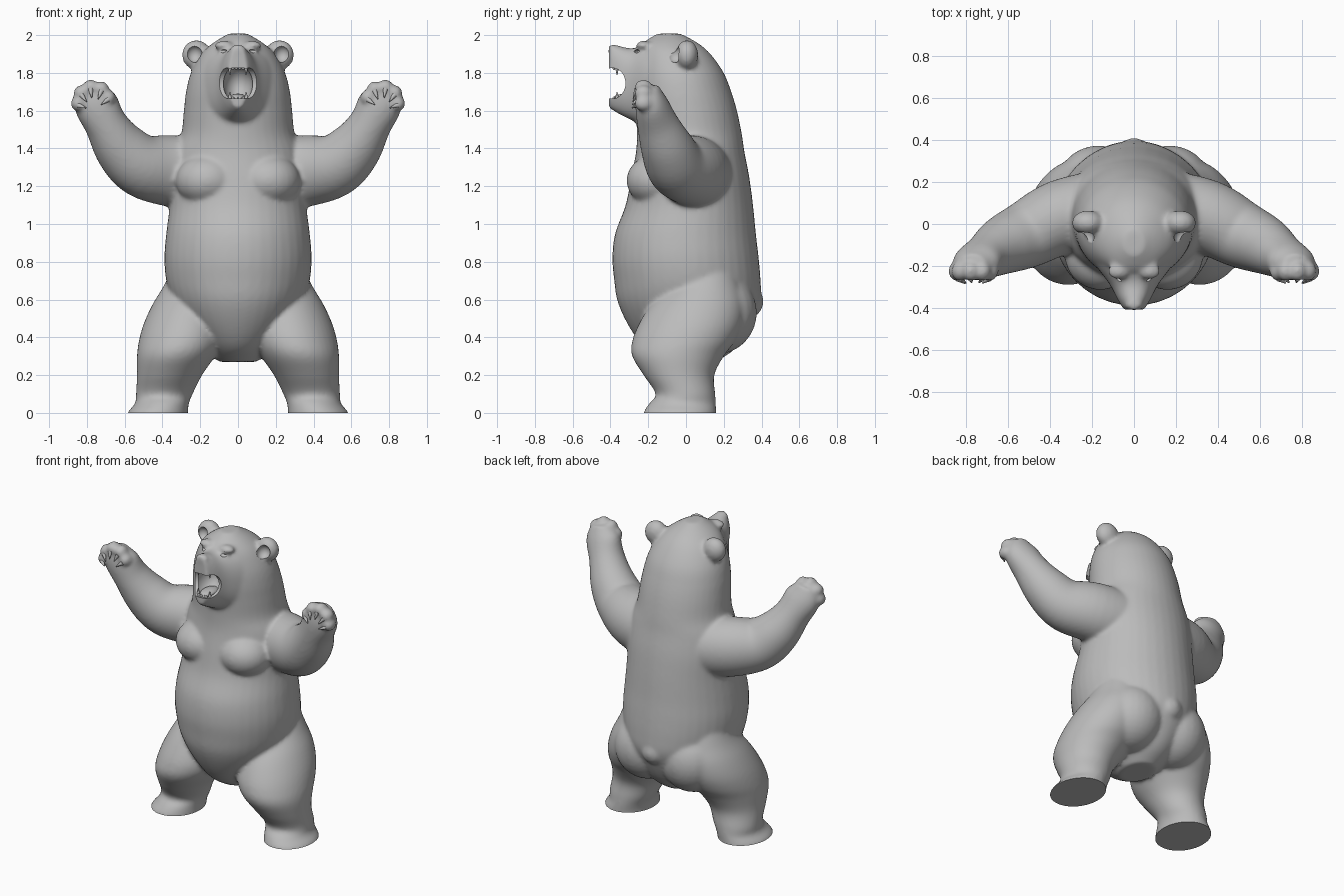
import bpy, bmesh, math
from mathutils import Vector, Matrix

cube = bpy.data.objects.get("Cube")
if cube:
    bpy.data.objects.remove(cube, do_unlink=True)

grey = bpy.data.materials.new("plain grey")
grey.use_nodes = True
grey.diffuse_color = (0.5, 0.5, 0.5, 1)
grey.node_tree.nodes["Principled BSDF"].inputs["Base Color"].default_value = (0.5, 0.5, 0.5, 1)
SIDES = (1, -1)


def finish(bm, name):
    mesh = bpy.data.meshes.new(name)
    bm.to_mesh(mesh)
    bm.free()
    obj = bpy.data.objects.new(name, mesh)
    bpy.context.collection.objects.link(obj)
    mesh.materials.append(grey)
    return obj


def activate(obj):
    bpy.ops.object.select_all(action='DESELECT')
    obj.select_set(True)
    bpy.context.view_layer.objects.active = obj


def smooth(obj, angle=50):
    activate(obj)
    bpy.ops.object.shade_smooth_by_angle(angle=math.radians(angle))


def resample(rows, n=5):
    """Catmull-Rom interpolation through rows of section values."""
    out = []
    for i in range(len(rows) - 1):
        quad = [rows[max(i - 1, 0)], rows[i], rows[i + 1], rows[min(i + 2, len(rows) - 1)]]
        for k in range(n):
            t = k / n
            out.append([b + t / 2 * (c - a + t * (2 * a - 5 * b + 4 * c - d + t * (3 * (b - c) + d - a)))
                        for a, b, c, d in zip(*quad)])
    return out + [list(rows[-1])]


def loft(bm, rings, power=1.0, n=40):
    """Closed skin over rings given as (centre, u axis, v axis)."""
    def bend(v):
        return math.copysign(abs(v) ** power, v)
    loops = []
    for c, u, v in rings:
        angles = [2 * math.pi * k / n for k in range(n)]
        loops.append([bm.verts.new(c + u * bend(math.cos(a)) + v * bend(math.sin(a))) for a in angles])
    faces = [bm.faces.new(loops[0]), bm.faces.new(loops[-1])]
    for lo, hi in zip(loops, loops[1:]):
        for k in range(n):
            j = (k + 1) % n
            faces.append(bm.faces.new((lo[k], lo[j], hi[j], hi[k])))
    bmesh.ops.recalc_face_normals(bm, faces=faces)


def upright(bm, rows, side=1):
    """Loft of level rings: z, x0, x1, y0, y1."""
    loft(bm, [(Vector((side * (a + b) / 2, (c + d) / 2, z)), Vector(((b - a) / 2, 0, 0)),
               Vector((0, (d - c) / 2, 0))) for z, a, b, c, d in resample(rows)])


def blob(bm, centre, radii):
    bmesh.ops.create_uvsphere(bm, u_segments=28, v_segments=18, radius=1,
                              matrix=Matrix.Translation(centre) @ Matrix.Diagonal((*radii, 1)))


def spike(bm, base, direction, radius, length):
    d = Vector(direction).normalized()
    m = Matrix.Translation(Vector(base) + d * length / 2) @ d.to_track_quat('Z', 'Y').to_matrix().to_4x4()
    bmesh.ops.create_cone(bm, cap_ends=True, segments=12, radius1=radius, radius2=radius * 0.15,
                          depth=length, matrix=m)


bm = bmesh.new()

# Torso, neck and skull: z, half width, front y, back y
trunk = [(.27, .10, -.10, .16), (.33, .16, -.20, .25), (.4, .22, -.265, .31), (.5, .295, -.325, .36),
         (.6, .35, -.365, .395), (.7, .38, -.38, .395), (.82, .39, -.39, .385), (.95, .38, -.375, .37),
         (1.1, .362, -.32, .355), (1.25, .36, -.29, .335), (1.38, .34, -.265, .31), (1.48, .30, -.26, .295),
         (1.6, .287, -.265, .27), (1.7, .275, -.27, .24), (1.8, .25, -.265, .2), (1.9, .195, -.25, .13),
         (1.96, .13, -.225, .06), (2.008, .05, -.15, -.03)]
upright(bm, [(z, -w, w, f, b) for z, w, f, b in trunk])

# Muzzle: y, half width, bottom z, top z
muzzle = [(-.1, .23, 1.5, 1.95), (-.2, .18, 1.51, 1.95), (-.29, .115, 1.55, 1.93),
          (-.36, .08, 1.585, 1.945), (-.408, .05, 1.615, 1.945)]
loft(bm, [(Vector((0, y, (a + b) / 2)), Vector((w, 0, 0)), Vector((0, 0, (b - a) / 2)))
          for y, w, a, b in resample(muzzle)], power=0.85)
blob(bm, (0, -.385, 1.918), (.045, .027, .034))
blob(bm, (0, .345, .59), (.08, .065, .08))

# Legs with flared feet, running below the floor before being trimmed
leg = [(-.06, .265, .59, -.225, .16), (0, .265, .585, -.225, .16), (.05, .26, .545, -.195, .158),
       (.1, .24, .54, -.16, .155), (.2, .19, .535, -.225, .15), (.3, .12, .535, -.285, .2),
       (.38, .07, .525, -.285, .26), (.47, .05, .5, -.25, .3), (.57, .05, .455, -.19, .31),
       (.67, .05, .395, -.1, .29), (.78, .1, .34, 0, .25)]
# Arms: x, y, z, radius across, radius in depth
arm = [(.15, .06, 1.26, .20, .2), (.35, .03, 1.28, .19, .18), (.51, -.05, 1.31, .168, .16),
       (.62, -.1, 1.405, .143, .14), (.70, -.15, 1.53, .113, .11), (.755, -.185, 1.645, .115, .085),
       (.775, -.2, 1.725, .065, .055)]
palm = Vector((.765, -.225, 1.645))
fingers = [palm + .08 * Vector((math.cos(a), 0, math.sin(a)))
           for a in (math.radians(-5 + 42 * k) for k in range(5))]

for s in SIDES:
    upright(bm, leg, s)
    pts = resample(arm)
    rings = []
    for i, (x, y, z, a, b) in enumerate(pts):
        t = Vector(pts[min(i + 1, len(pts) - 1)][:3]) - Vector(pts[max(i - 1, 0)][:3])
        t.normalize()
        v = Vector((0, 1, 0))
        v = (v - t * v.dot(t)).normalized()
        u = t.cross(v)
        rings.append([Vector((s * q.x, q.y, q.z)) for q in (Vector((x, y, z)), u * a, v * b)])
    loft(bm, rings)
    for f in fingers:
        blob(bm, (s * f.x, f.y, f.z), (.042, .048, .042))
    blob(bm, (s * .745, -.225, 1.595), (.055, .035, .05))
    # Chest, buttocks, ears and brows
    blob(bm, (s * .16, -.15, 1.23), (.17, .165, .14))
    blob(bm, (s * .17, .16, .53), (.21, .215, .22))
    blob(bm, (s * .22, .005, 1.895), (.077, .06, .079))
    blob(bm, (s * .075, -.225, 1.945), (.05, .04, .025))

body = finish(bm, "body")
activate(body)
mod = body.modifiers.new("blend", 'REMESH')
mod.mode = 'VOXEL'
mod.voxel_size = 0.012
bpy.ops.object.modifier_apply(modifier=mod.name)
mod = body.modifiers.new("soften", 'SMOOTH')
mod.factor = 0.5
mod.iterations = 8
bpy.ops.object.modifier_apply(modifier=mod.name)

# Flat soles on the floor
bm = bmesh.new()
bm.from_mesh(body.data)
cut = bmesh.ops.bisect_plane(bm, geom=bm.verts[:] + bm.edges[:] + bm.faces[:], plane_co=(0, 0, 0),
                             plane_no=(0, 0, 1), clear_inner=True)
bmesh.ops.holes_fill(bm, edges=[e for e in bm.edges if e.is_boundary], sides=0)
bm.to_mesh(body.data)
bm.free()

# Open jaws, throat, ear hollows and eye creases
gap = bmesh.new()
blob(gap, (0, -.385, 1.745), (.2, .075, .085))
hollows = bmesh.new()
blob(hollows, (0, -.325, 1.742), (.078, .11, .098))
for s in SIDES:
    blob(hollows, (s * .232, -.06, 1.9), (.042, .045, .046))
    blob(hollows, (s * .08, -.262, 1.915), (.03, .016, .009))
for name, cutter_bm in (("jaw_cutter", gap), ("hollow_cutter", hollows)):
    cutter = finish(cutter_bm, name)
    cutter.hide_render = True
    activate(body)
    mod = body.modifiers.new(name, 'BOOLEAN')
    mod.operation = 'DIFFERENCE'
    mod.solver = 'EXACT'
    mod.object = cutter
    bpy.ops.object.modifier_apply(modifier=mod.name)
    bpy.data.objects.remove(cutter, do_unlink=True)
smooth(body)

# Tongue
bm = bmesh.new()
blob(bm, (0, -.31, 1.668), (.045, .075, .022))
smooth(finish(bm, "tongue"))

# Teeth: four fangs and two rows of small front teeth
bm = bmesh.new()
for z, d in ((1.84, -1), (1.65, 1)):
    for s in SIDES:
        spike(bm, (s * .043, -.365, z), (0, 0, d), .013, .05)
    for k in range(4):
        blob(bm, ((k - 1.5) * .018, -.382, z + d * .01), (.009, .008, .014))
smooth(finish(bm, "teeth"))

# Claws curling in from the finger tips
for s, name in zip(SIDES, ("left_claws", "right_claws")):
    bm = bmesh.new()
    for f in fingers:
        d = (palm - f) * 0.6 + Vector((0, -.03, -.02))
        spike(bm, (s * f.x, f.y - .035, f.z - .01), (s * d.x, d.y, d.z), .014, .05)
    smooth(finish(bm, name))
